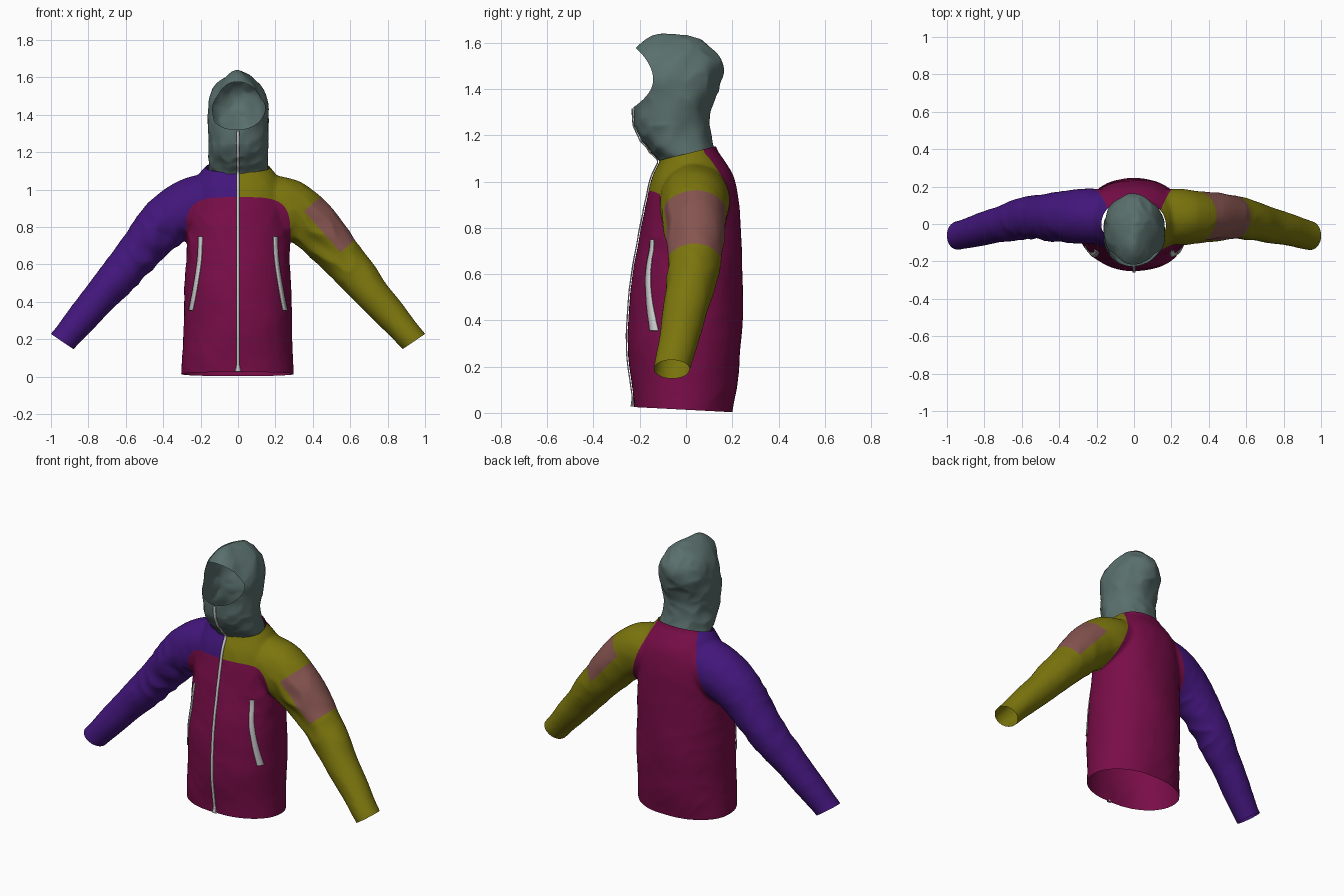
import bpy, bmesh, math
from mathutils import Vector, noise
from mathutils.bvhtree import BVHTree

if "Cube" in bpy.data.objects:
    bpy.data.objects.remove(bpy.data.objects["Cube"])


def material(name, rgb):
    m = bpy.data.materials.new(name)
    m.diffuse_color = (*rgb, 1)
    m.use_nodes = True
    m.node_tree.nodes["Principled BSDF"].inputs["Base Color"].default_value = m.diffuse_color
    return m


def spline(keys, n=6):
    """Catmull-Rom interpolation of tuples."""
    k = [Vector(p) for p in keys]
    k = [k[0]] + k + [k[-1]]
    out = []
    for i in range(1, len(k) - 2):
        a, b, c, d = k[i - 1:i + 3]
        for j in range(n):
            t = j / n
            out.append(b + (c - a) * (t / 2) + (a * 2 - b * 5 + c * 4 - d) * (t * t / 2)
                       + (b * 3 - a - c * 3 + d) * (t ** 3 / 2))
    return out + [k[-1]]


def loft(bm, keys, power=2.0, sides=48):
    """Closed tube; each key is centre x, y, z, in-plane radius, depth radius."""
    ks = spline(keys)
    rings = []
    for i, k in enumerate(ks):
        d = ks[min(i + 1, len(ks) - 1)] - ks[max(i - 1, 0)]
        t = Vector((d[0], 0, d[2])).normalized()
        a = Vector((t.z, 0, -t.x))
        ring = []
        for j in range(sides):
            u = 2 * math.pi * j / sides
            c, s = math.cos(u), math.sin(u)
            p = Vector(k[:3]) + a * k[3] * math.copysign(abs(c) ** (2 / power), c)
            p.y += k[4] * math.copysign(abs(s) ** (2 / power), s)
            ring.append(bm.verts.new(p))
        rings.append(ring)
    for r, q in zip(rings, rings[1:]):
        for j in range(sides):
            bm.faces.new((r[j - 1], r[j], q[j], q[j - 1]))
    bm.faces.new(rings[0])
    bm.faces.new(rings[-1])


def fuse(bm, voxel, wrinkle):
    """Merge overlapping tubes into one smooth skin, then add folds."""
    bmesh.ops.recalc_face_normals(bm, faces=bm.faces)
    me = bpy.data.meshes.new("tmp")
    bm.to_mesh(me)
    ob = bpy.data.objects.new("tmp", me)
    bpy.context.collection.objects.link(ob)
    m = ob.modifiers.new("remesh", 'REMESH')
    m.mode, m.voxel_size = 'VOXEL', voxel
    m = ob.modifiers.new("smooth", 'SMOOTH')
    m.factor, m.iterations = 0.5, 6
    dg = bpy.context.evaluated_depsgraph_get()
    res = bpy.data.meshes.new_from_object(ob.evaluated_get(dg))
    bpy.data.objects.remove(ob)
    out = bmesh.new()
    out.from_mesh(res)
    out.normal_update()
    moves = [(v, v.normal * wrinkle(v.co)) for v in out.verts]
    for v, d in moves:
        v.co += d
    return out


def cut(bm, f, where=lambda p: True, drop=False):
    """Cut clean edges along f = 0; optionally drop the side with f > 0."""
    new = []
    for e in list(bm.edges):
        a, b = e.verts
        fa, fb = f(a.co), f(b.co)
        if fa * fb < 0 and where(a.co):
            new.append(bmesh.utils.edge_split(e, a, fa / (fa - fb))[1])
    bmesh.ops.connect_verts(bm, verts=new)
    if drop:
        bad = [g for g in bm.faces if f(g.calc_center_median()) > 0 and where(g.calc_center_median())]
        bmesh.ops.delete(bm, geom=bad, context='FACES')


def add(name, bm, mat=None):
    for g in bm.faces:
        g.smooth = True
    me = bpy.data.meshes.new(name)
    bm.to_mesh(me)
    ob = bpy.data.objects.new(name, me)
    bpy.context.collection.objects.link(ob)
    if mat:
        me.materials.append(mat)
    return ob


def profile(rows):
    """Rows of z, front y, back y, half width -> loft keys."""
    return [(0, (f + b) / 2, z, w, (b - f) / 2) for z, f, b, w in rows]


# Torso and both sleeves
bm = bmesh.new()
loft(bm, profile([(-.05, -.222, .195, .302), (.02, -.226, .203, .302), (.18, -.243, .228, .292),
                  (.36, -.252, .242, .288), (.58, -.232, .244, .28), (.75, -.203, .24, .272),
                  (.92, -.172, .228, .262), (1.02, -.145, .205, .24), (1.09, -.112, .165, .2),
                  (1.14, -.1, .135, .16), (1.22, -.1, .12, .145)]), 2.15)
for s in (1, -1):
    loft(bm, [(s * x, y, z, a, b) for x, y, z, a, b in [
        (.13, .04, .95, .14, .14), (.25, .04, .905, .158, .148), (.385, .04, .825, .14, .133),
        (.565, .035, .625, .112, .112), (.74, -.01, .42, .092, .094), (.94, -.06, .19, .072, .077),
        (.98, -.065, .14, .07, .076)]])


def cloth_folds(p):
    q = Vector((abs(p.x), p.y, p.z))
    arm = math.exp(-(q - Vector((.36, -.07, .76))).length_squared / .022)
    elbow = math.exp(-(q - Vector((.55, -.03, .6))).length_squared / .02)
    ridge = .35 - abs(noise.noise(Vector((p.x * 9, p.y * 6, p.z * 9)) + Vector((0, 0, p.x * 5))))
    return .006 * noise.noise(p * 5) + (.003 + .028 * arm + .018 * elbow) * ridge


skin = fuse(bm, .0105, cloth_folds)


# Seam fields
def neck(p):
    return p.z - (1.095 + .25 * (p.y + .1))


def yoke(p):
    x, low = abs(p.x), max(.72 - p.z, 0)
    front = .28 * (((x / .28) ** 4 + (max(p.z - .72, 0) / .24) ** 4) ** .25 - 1) - low * .5
    back = x - (.285 - .345 * max(p.z - .72, 0)) - low * .5
    t = min(max((p.y + .02) / .1, 0), 1)
    t = t * t * (3 - 2 * t)
    return front * (1 - t) + back * t


def along(p):
    return .66 * p.x - .75 * p.z


def across(p):
    return .75 * p.x + .66 * p.z - .85


# Open hem, cuffs and neck, then cut the panel seams
cut(skin, lambda p: .0135 - .052 * p.y - p.z, lambda p: abs(p.x) < .5, drop=True)
cut(skin, lambda p: .56 * (abs(p.x) - .943) - .83 * (p.z - .19), lambda p: abs(p.x) > .7, drop=True)
cut(skin, neck, lambda p: abs(p.x) < .2, drop=True)
cut(skin, yoke)
cut(skin, lambda p: p.x, lambda p: p.z > .9)
on_arm = lambda p: p.x > .3 and yoke(p) > 0
for f in (lambda p: along(p) + .43, lambda p: along(p) + .137, across):
    cut(skin, f, on_arm)


def part_of(p):
    if yoke(p) < 0:
        return "body_panel"
    if p.x < 0:
        return "right_sleeve"
    if on_arm(p) and -.43 < along(p) < -.137 and across(p) > 0:
        return "sleeve_patch"
    return "left_sleeve"


colours = {"body_panel": (.19, .004, .065), "right_sleeve": (.055, .008, .2),
           "left_sleeve": (.2, .18, .004), "sleeve_patch": (.24, .09, .08)}
for name, rgb in colours.items():
    piece = skin.copy()
    bmesh.ops.delete(piece, context='FACES',
                     geom=[g for g in piece.faces if part_of(g.calc_center_median()) != name])
    add(name, piece, material(name, rgb))

# Hood with face opening
bm = bmesh.new()
loft(bm, profile([(1.03, -.09, .13, .15), (1.09, -.11, .13, .155), (1.13, -.155, .128, .158),
                  (1.2, -.203, .112, .157), (1.29, -.226, .1, .163), (1.37, -.228, .132, .165),
                  (1.44, -.23, .162, .163), (1.51, -.23, .162, .145), (1.56, -.23, .128, .114),
                  (1.6, -.2, .078, .072), (1.628, -.15, .01, .036), (1.64, -.11, -.04, .014)]))
hood = fuse(bm, .009, lambda p: .012 * noise.noise(p * 8) +
            (.014 if p.y > 0 or p.z < 1.25 else .006) * (.3 - abs(noise.noise(p * 11))))
cut(hood, lambda p: neck(p) * -1 - .012, drop=True)
cut(hood, lambda p: -.142 - (6 if p.z < 1.44 else 4) * (p.z - 1.44) ** 2 - p.y,
    lambda p: 1.3 < p.z < 1.6, drop=True)
add("hood", hood, material("hood", (.1, .16, .15)))

# Zips laid onto the cloth
trees = [BVHTree.FromBMesh(skin), BVHTree.FromBMesh(hood)]


def on_front(x, z):
    hits = [t.ray_cast(Vector((x, -1, z)), Vector((0, 1, 0))) for t in trees]
    return min((h[0].y for h in hits if h[0]), default=None)


def strip(name, keys, width):
    bm = bmesh.new()
    prev = None
    for x, z in spline(keys, 14):
        ys = [on_front(x + d * width / 2, z) for d in (-1, 0, 1)]
        if None in ys or max(ys) > -.04:
            continue
        row = [bm.verts.new((x + d * width / 2, y - .006, z)) for d, y in zip((-1, 0, 1), ys)]
        if prev:
            for i in (0, 1):
                bm.faces.new((prev[i], prev[i + 1], row[i + 1], row[i]))
        prev = row
    ob = add(name, bm)
    m = ob.modifiers.new("thickness", 'SOLIDIFY')
    m.thickness, m.offset = .005, 0
    return ob


strip("front_zip", [(0, .03), (0, .3), (0, .6), (0, .9), (0, 1.1), (0, 1.2), (0, 1.315)], .016)
for s, side in ((1, "left"), (-1, "right")):
    strip(side + "_pocket_zip", [(s * .2, .75), (s * .207, .62), (s * .23, .47), (s * .252, .355)], .022)

# Zip pull
bpy.ops.mesh.primitive_cone_add(vertices=8, radius1=.017, radius2=.006, depth=.045,
                                location=(0, on_front(0, .05) - .006, .05))
pull = bpy.context.object
pull.name = "zip_pull"
pull.scale.y = .5
